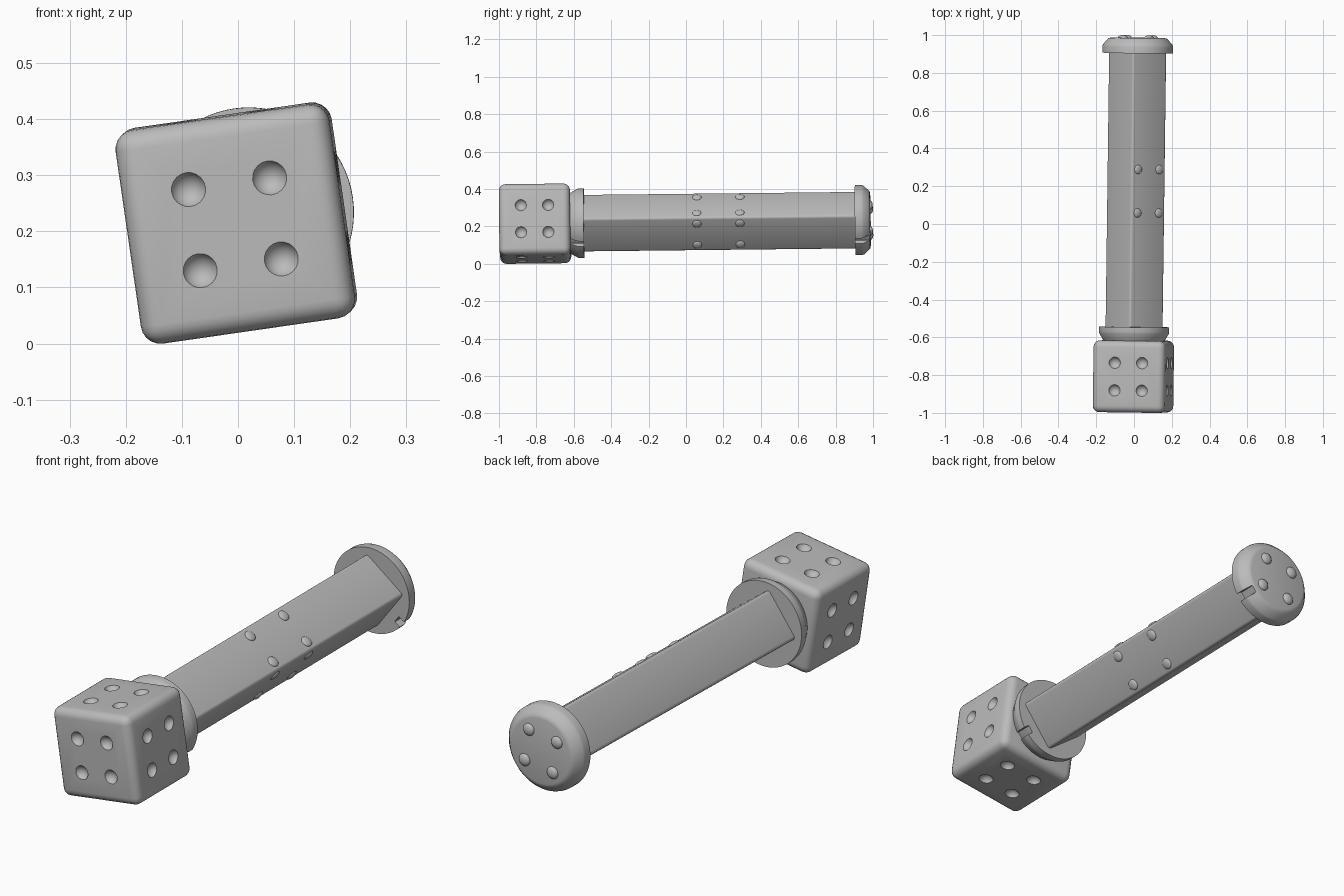
import bpy, bmesh
from math import radians, cos, sin, pi
from mathutils import Matrix, Vector

old = bpy.data.objects.get("Cube")
if old:
    bpy.data.objects.remove(old, do_unlink=True)

stone = bpy.data.materials.new("plain grey")
stone.use_nodes = True
GREY = (0.5, 0.5, 0.5, 1)
stone.diffuse_color = GREY
stone.node_tree.nodes["Principled BSDF"].inputs["Base Color"].default_value = GREY

# Everything is built along the y axis, then tilted as one assembly
TILT = (Matrix.Translation((0.0075, 0, 0.2235)) @ Matrix.Rotation(-0.013, 4, 'Z')
        @ Matrix.Rotation(0.011, 4, 'X') @ Matrix.Rotation(radians(-8.2), 4, 'Y'))


def finish(name, bm):
    bmesh.ops.recalc_face_normals(bm, faces=bm.faces)
    mesh = bpy.data.meshes.new(name)
    bm.to_mesh(mesh)
    bm.free()
    mesh.materials.append(stone)
    ob = bpy.data.objects.new(name, mesh)
    bpy.context.collection.objects.link(ob)
    ob.matrix_world = TILT
    return ob


def activate(ob):
    bpy.ops.object.select_all(action='DESELECT')
    ob.select_set(True)
    bpy.context.view_layer.objects.active = ob


def smooth(ob):
    activate(ob)
    bpy.ops.object.shade_smooth_by_angle(angle=radians(35))


def carve(ob, cutter):
    cutter.hide_render = True
    mod = ob.modifiers.new("carve", 'BOOLEAN')
    mod.operation, mod.solver, mod.object = 'DIFFERENCE', 'EXACT', cutter
    bpy.context.view_layer.update()
    activate(ob)
    bpy.ops.object.modifier_apply(modifier=mod.name)
    bpy.data.objects.remove(cutter, do_unlink=True)


def rounded_box(name, size, center, radius, segments, turn=0, edges=lambda e: True):
    bm = bmesh.new()
    bmesh.ops.create_cube(bm, size=1)
    bmesh.ops.scale(bm, vec=size, verts=bm.verts)
    bmesh.ops.bevel(bm, geom=[e for e in bm.edges if edges(e)], offset=radius,
                    segments=segments, profile=0.5, affect='EDGES')
    bm.transform(Matrix.Translation(center) @ Matrix.Rotation(turn, 4, 'Y'))
    return finish(name, bm)


def domes(name, spots, radius, height):
    """Spheres flattened along the normal at every (position, normal) spot."""
    bm = bmesh.new()
    for pos, normal in spots:
        turn = Vector(normal).to_track_quat('Z', 'Y').to_matrix().to_4x4()
        bmesh.ops.create_uvsphere(
            bm, u_segments=20, v_segments=12, radius=1,
            matrix=Matrix.Translation(pos) @ turn @ Matrix.Diagonal((radius, radius, height, 1)))
    return finish(name, bm)


def lathe(name, profile, sides=72):
    """Closed disc from (y, radius) pairs."""
    bm = bmesh.new()
    rings = [[bm.verts.new((r * cos(2 * pi * i / sides), y, r * sin(2 * pi * i / sides)))
              for i in range(sides)] for y, r in profile]
    for a, b in zip(rings, rings[1:]):
        for i in range(sides):
            j = (i + 1) % sides
            bm.faces.new((a[i], a[j], b[j], b[i]))
    bm.faces.new(rings[0])
    bm.faces.new(rings[-1])
    return finish(name, bm)


def four(normal, u, v, center, du, dv):
    n, u, v, c = Vector(normal), Vector(u), Vector(v), Vector(center)
    return [(c + u * du * a + v * dv * b, n) for a in (-1, 1) for b in (-1, 1)]


X, Y, Z = Vector((1, 0, 0)), Vector((0, 1, 0)), Vector((0, 0, 1))

# Die-like head with four dimples on each face
SIDE = 0.385
head_center = Vector((0, -0.807, 0))
head = rounded_box("head_block", (SIDE, 0.38, SIDE), head_center, 0.035, 5)
dimples = []
for n, u, v in ((X, Y, Z), (Y, X, Z), (Z, X, Y)):
    for sign in (-1, 1):
        if n == Y and sign > 0:
            continue
        half = 0.19 if n == Y else SIDE / 2
        dimples += four(n * sign, u, v, head_center + n * sign * (half + 0.012), 0.073, 0.073)
carve(head, domes("dimple_cutter", dimples, 0.033, 0.033))
smooth(head)

# Square shaft set on its corner
WIDTH = 0.223
shaft = rounded_box("shaft", (WIDTH, 1.5, WIDTH), (0, 0.18, 0), 0.013, 3, radians(45),
                    lambda e: abs((e.verts[0].co - e.verts[1].co).y) > 1)
smooth(shaft)

# Studs on the two shaft faces on the +x side
studs = []
for s in (1, -1):
    n = Vector((1, 0, s)).normalized()
    across = Vector((1, 0, -s)).normalized()
    studs += four(n, across, Y, n * (WIDTH / 2) + Y * 0.175, 0.07, 0.115)
smooth(domes("shaft_studs", studs, 0.024, 0.009))

# Round collar and end cap, each notched at the lower +x side
collar = lathe("collar", [(-0.63, 0.155), (-0.61, 0.167), (-0.58, 0.184),
                          (-0.57, 0.186), (-0.545, 0.186)])
cap = lathe("end_cap", [(0.905, 0.187), (0.94, 0.187), (0.95, 0.184),
                        (0.975, 0.162), (0.983, 0.153), (0.986, 0.142)])
for disc, y in ((collar, -0.59), (cap, 0.945)):
    a = radians(-45)
    notch = rounded_box("notch_cutter", (0.07, 0.2, 0.035),
                        (0.19 * cos(a), y, 0.19 * sin(a)), 0.002, 1, -a)
    carve(disc, notch)
    smooth(disc)

# Studs on the end cap
smooth(domes("cap_studs", four(Y, X, Z, Y * 0.985, 0.07, 0.07), 0.027, 0.015))
